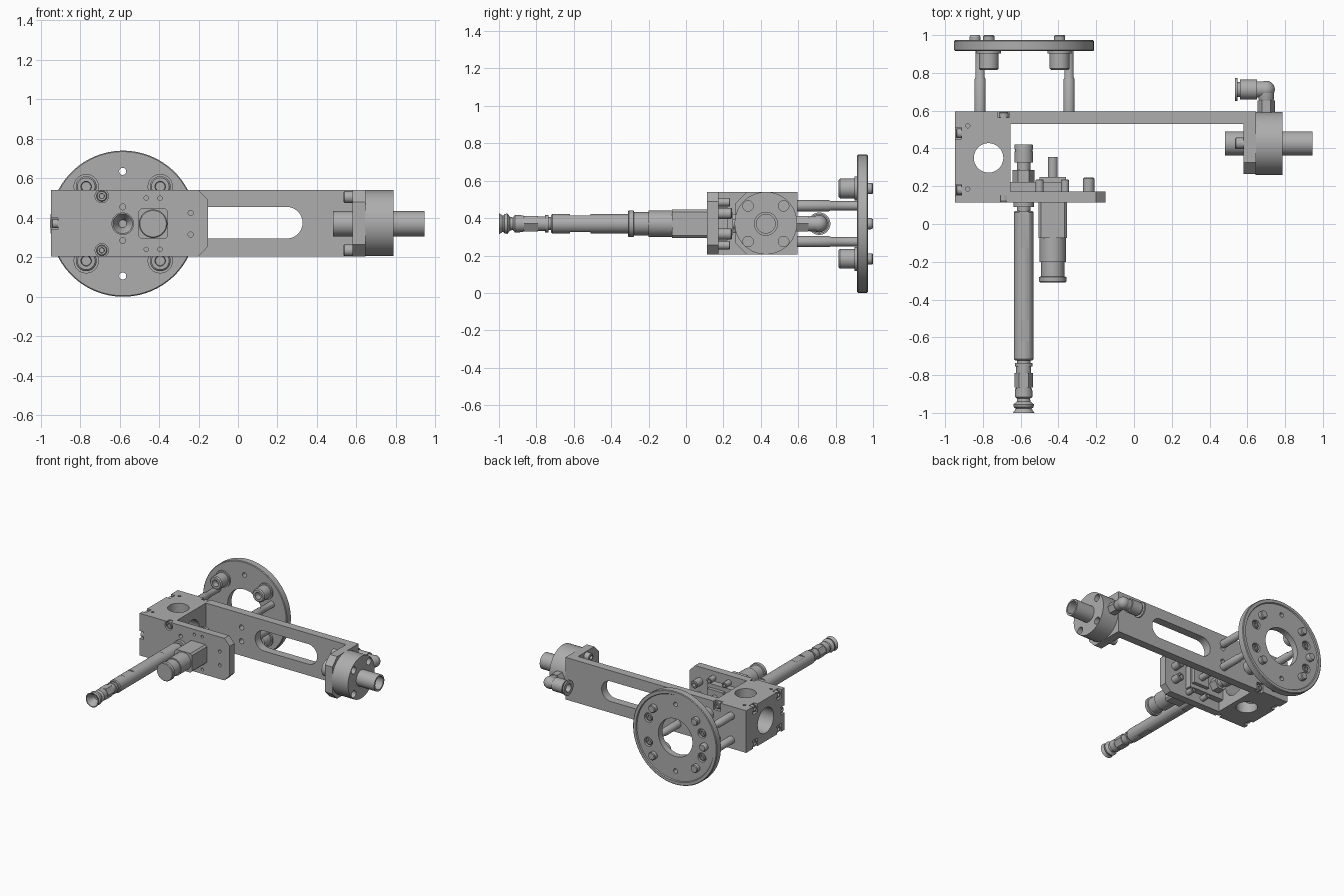
import bpy, bmesh, math
from mathutils import Vector

cube = bpy.data.objects.get("Cube")
if cube:
    bpy.data.objects.remove(cube, do_unlink=True)

metal = bpy.data.materials.new("machined grey metal")
metal.use_nodes = True
metal.diffuse_color = (0.42, 0.42, 0.42, 1)
metal.node_tree.nodes["Principled BSDF"].inputs["Base Color"].default_value = (0.42, 0.42, 0.42, 1)

Z = 0.37      # height of the main axis
RX = -0.584   # rod and flange axis
CX = -0.43    # small actuator axis
parts = []


def finish(name, bm):
    bmesh.ops.recalc_face_normals(bm, faces=bm.faces[:])
    me = bpy.data.meshes.new(name)
    bm.to_mesh(me)
    bm.free()
    me.materials.append(metal)
    ob = bpy.data.objects.new(name, me)
    bpy.context.collection.objects.link(ob)
    parts.append(ob)
    return ob


def lathe(name, axis, origin, profile, n=32, ring=False):
    """Turn (position along axis, radius) points about an axis through origin."""
    bm = bmesh.new()
    k = "xyz".index(axis)
    rows = []
    for t, r in profile:
        row = []
        for i in range(n):
            a = 2 * math.pi * (i + 0.5) / n
            v = Vector(origin)
            v[k] = t
            v[(k + 1) % 3] += r * math.cos(a)
            v[(k + 2) % 3] += r * math.sin(a)
            row.append(bm.verts.new(v))
        rows.append(row)
    pairs = list(zip(rows, rows[1:]))
    if ring:
        pairs.append((rows[-1], rows[0]))
    else:
        bm.faces.new(rows[0])
        bm.faces.new(rows[-1])
    for p, q in pairs:
        for i in range(n):
            j = (i + 1) % n
            bm.faces.new((p[i], p[j], q[j], q[i]))
    return finish(name, bm)


def cyl(name, axis, origin, t0, t1, r, n=32):
    return lathe(name, axis, origin, [(t0, r), (t1, r)], n)


def prism(name, axis, outline, t0, t1):
    """Extrude an outline given in the two axes that follow the axis cyclically."""
    bm = bmesh.new()
    k = "xyz".index(axis)
    verts = []
    for a, b in outline:
        v = Vector((0, 0, 0))
        v[k], v[(k + 1) % 3], v[(k + 2) % 3] = t0, a, b
        verts.append(bm.verts.new(v))
    face = bm.faces.new(verts)
    ext = bmesh.ops.extrude_face_region(bm, geom=[face])
    shift = Vector((0, 0, 0))
    shift[k] = t1 - t0
    bmesh.ops.translate(bm, vec=shift, verts=[g for g in ext["geom"] if isinstance(g, bmesh.types.BMVert)])
    return finish(name, bm)


def box(name, x0, x1, y0, y1, z0, z1):
    return prism(name, "z", [(x0, y0), (x1, y0), (x1, y1), (x0, y1)], z0, z1)


def cut(ob, *cutters):
    for c in cutters:
        c.hide_render = True
        mod = ob.modifiers.new("cut", "BOOLEAN")
        mod.operation, mod.solver, mod.object = "DIFFERENCE", "EXACT", c
        bpy.context.view_layer.objects.active = ob
        bpy.ops.object.modifier_apply(modifier=mod.name)
        parts.remove(c)
        bpy.data.objects.remove(c, do_unlink=True)


def socket_screw(name, axis, origin, base, top, r):
    """Cap head with a hexagonal socket in its top."""
    s = 1 if top > base else -1
    c, h = 0.15 * r * s, abs(top - base) * 0.5 * s
    lathe(name, axis, origin, [(base, r), (top - c, r), (top, r * 0.85), (top, r * 0.5), (top - h, r * 0.45)], 24)


# Mounting block with crossing bores and screw pockets
block = box("mounting_block", -0.947, -0.655, 0.113, 0.595, 0.205, 0.54)
cut(block, cyl("bore", "z", (-0.77, 0.35, 0), 0, 1, 0.078, 48),
    cyl("bore", "x", (0, 0.35, Z), -1.1, -0.5, 0.1, 48))
for z, lo, hi in ((0.51, 0.475, 0.6), (0.235, 0.1, 0.27)):
    for y in (0.18, 0.48):
        cut(block, box("pocket", -1, -0.912, y - 0.03, y + 0.03, lo, hi))
        socket_screw("side_screw", "x", (0, y, z), -0.911, -0.942, 0.026)
    cut(block, box("pocket", -0.72, -0.66, 0.565, 0.7, lo, hi))
    socket_screw("arm_screw", "y", (-0.69, 0, z), 0.564, 0.592, 0.026)
    cut(block, cyl("counterbore", "y", (-0.69, 0, z), 0, 0.15, 0.034))
    socket_screw("front_screw", "y", (-0.69, 0, z), 0.152, 0.118, 0.027)
cut(block, box("pocket", -1, -0.912, 0, 0.16, Z - 0.03, Z + 0.03))
socket_screw("front_edge_screw", "x", (0, 0.137, Z), -0.911, -0.942, 0.023)
for y in (0.185, 0.52):
    cut(block, cyl("pin_hole", "z", (-0.88, y, 0), 0.45, 0.6, 0.011, 16))

# Long arm with a round-ended slot
arm = box("arm", -0.656, 0.585, 0.53, 0.595, 0.205, 0.54)
slot = []
for cx, start in ((0.247, -90), (-0.14, 90)):
    for i in range(17):
        a = math.radians(start + i * 180 / 16)
        slot.append((Z + 0.005 + 0.08 * math.sin(a), cx + 0.08 * math.cos(a)))
cut(arm, prism("slot", "y", slot, 0.4, 0.7))
for z in (0.32, 0.43):
    cut(arm, cyl("hole", "y", (-0.34, 0, z), 0.4, 0.7, 0.02))

# Front plate with clipped corners and small holes
plate = prism("front_plate", "y", [(0.205, -0.656), (0.54, -0.656), (0.54, -0.2), (0.49, -0.152),
                                   (0.255, -0.152), (0.205, -0.2)], 0.113, 0.173)
for dz in (-1, 1):
    for x, d, r in ((RX, 0.085, 0.015), (-0.465, 0.13, 0.011), (-0.395, 0.13, 0.011), (-0.24, 0.055, 0.013)):
        cut(plate, cyl("hole", "y", (x, 0, Z + dz * d), 0, 0.145, r, 16))
    socket_screw("plate_screw", "y", (-0.24, 0, Z + dz * 0.055), 0.17, 0.245, 0.03)
    for x in (-0.5, -0.365):
        socket_screw("bracket_screw", "y", (x, 0, Z + dz * 0.115), 0.17, 0.235, 0.022)
box("rear_bracket", -0.655, -0.345, 0.172, 0.222, Z - 0.09, Z + 0.09)
box("bracket_step", -0.5, -0.36, 0.22, 0.25, Z - 0.06, Z + 0.06)
lathe("actuator_stub", "y", (CX, 0, Z), [(0.24, 0.026), (0.355, 0.026), (0.355, 0.016), (0.3, 0.016)])

# Vacuum rod with wrench flats
rod = lathe("rod_tube", "y", (RX, 0, Z), [(-0.722, 0.046), (-0.715, 0.052), (0.062, 0.052), (0.07, 0.046)], 48)
for y0, y1 in ((-0.13, 0.07), (-0.62, -0.51)):
    for s in (-1, 1):
        ends = sorted((Z + s * 0.044, Z + s * 0.1))
        cut(rod, box("flat", RX - 0.06, RX + 0.06, y0, y1, *ends))
lathe("rod_neck", "y", (RX, 0, Z), [(0.06, 0.035), (0.09, 0.035), (0.09, 0.055), (0.115, 0.055)])
lathe("rod_end", "y", (RX, 0, Z), [(-0.72, 0.035), (-0.735, 0.035), (-0.735, 0.046), (-0.755, 0.046),
                                   (-0.755, 0.04), (-0.87, 0.04), (-0.87, 0.032), (-0.9, 0.032)])
cyl("rod_end_nut", "y", (RX, 0, Z), -0.865, -0.79, 0.049, 6)
lathe("suction_cup", "y", (RX, 0, Z), [(-0.87, 0.045), (-0.915, 0.047), (-0.925, 0.034), (-0.94, 0.036),
                                       (-0.955, 0.055), (-0.97, 0.052), (-0.978, 0.042), (-1.0, 0.057),
                                       (-1.0, 0.05), (-0.97, 0.03), (-0.94, 0.02)])

# Hose fitting behind the rod
cyl("fitting_nut", "y", (RX, 0, Z), 0.22, 0.285, 0.058, 6)
lathe("hose_fitting", "y", (RX, 0, Z), [(0.28, 0.036), (0.325, 0.036), (0.325, 0.05), (0.385, 0.05),
                                        (0.385, 0.046), (0.395, 0.046), (0.395, 0.05), (0.42, 0.048),
                                        (0.42, 0.03), (0.35, 0.028)])

# Small actuator beside the rod
h, c = 0.076, 0.014
prism("actuator_body", "y", [(Z - h + c, CX - h), (Z + h - c, CX - h), (Z + h, CX - h + c), (Z + h, CX + h - c),
                             (Z + h - c, CX + h), (Z - h + c, CX + h), (Z - h, CX + h - c), (Z - h, CX - h + c)],
      -0.075, 0.115)
lathe("actuator_barrel", "y", (CX, 0, Z), [(-0.07, 0.07), (-0.2, 0.07), (-0.2, 0.062), (-0.278, 0.062),
                                           (-0.28, 0.072), (-0.305, 0.072), (-0.31, 0.067)], 40)

# Round flange with a raised rear rim
flange = lathe("round_flange", "y", (-0.582, 0, Z), [
    (0.915, 0.15), (0.915, 0.365), (0.92, 0.37), (0.968, 0.37), (0.973, 0.365), (0.973, 0.343),
    (0.965, 0.338), (0.965, 0.15)], 72, True)
for s in (-1, 1):
    cut(flange, cyl("hole", "y", (RX, 0, Z + s * 0.265), 0.8, 1.1, 0.018, 20))
    for x in (-0.815, -0.344):
        post = (x, 0, Z + s * 0.096)
        cut(flange, cyl("counterbore", "y", post, 0.935, 1.1, 0.036, 24))
        socket_screw("post_screw", "y", post, 0.934, 0.96, 0.027)
        lathe("standoff_post", "y", post, [(0.59, 0.03), (0.765, 0.03), (0.775, 0.025), (0.9, 0.025), (0.92, 0.025)], 24)
    for x in (-0.769, -0.394):
        bolt = (x, 0, Z + s * 0.188)
        cyl("bolt_washer", "y", bolt, 0.902, 0.916, 0.064)
        socket_screw("flange_bolt", "y", bolt, 0.903, 0.815, 0.053)
        lathe("bolt_tip", "y", bolt, [(0.95, 0.03), (0.995, 0.03), (1.0, 0.025)], 24)
lathe("locating_pin", "y", (-0.842, 0, Z), [(0.95, 0.03), (0.99, 0.03), (1.0, 0.024)], 24)

# Clamp at the arm end: clipped plate, round body and through pipe
PY = 0.427
prism("clamp_plate", "x", [(0.265, 0.265), (0.325, 0.205), (0.595, 0.205), (0.595, 0.54),
                           (0.325, 0.54), (0.265, 0.48)], 0.58, 0.646)
body = cyl("clamp_body", "x", (0, PY, Z + 0.003), 0.643, 0.787, 0.167, 64)
for s in (-1, 1):
    for u in (-1, 1):
        spot = (0, PY + u * 0.095, Z + s * 0.095)
        cut(body, cyl("bolt_hole", "x", spot, 0.73, 0.9, 0.028, 24))
    socket_screw("clamp_screw", "x", (0, PY, Z + s * 0.135), 0.585, 0.535, 0.03)
lathe("through_pipe", "x", (0, PY, Z), [(0.482, 0.064), (0.945, 0.064), (0.945, 0.05), (0.482, 0.05)], 40, True)

# Elbow air fitting on the back of the clamp
EX, EY = 0.7, 0.712
cyl("elbow_nut", "y", (EX, 0, Z), 0.59, 0.655, 0.047, 6)
lathe("elbow_stem", "y", (EX, 0, Z), [(0.65, 0.036), (0.665, 0.042), (EY, 0.042)])
bm = bmesh.new()
bmesh.ops.create_uvsphere(bm, u_segments=24, v_segments=16, radius=0.046)
bmesh.ops.translate(bm, vec=(EX, EY, Z), verts=bm.verts[:])
finish("elbow_corner", bm)
lathe("elbow_outlet", "x", (0, EY, Z), [(EX, 0.043), (0.65, 0.043), (0.65, 0.052), (0.56, 0.052), (0.56, 0.04),
                                        (0.547, 0.04), (0.547, 0.06), (0.535, 0.06), (0.535, 0.032), (0.6, 0.03)])

# Smooth round surfaces, keep machined edges crisp
bpy.ops.object.select_all(action="DESELECT")
for ob in parts:
    ob.select_set(True)
bpy.context.view_layer.objects.active = parts[0]
bpy.ops.object.shade_smooth_by_angle(angle=math.radians(30))
